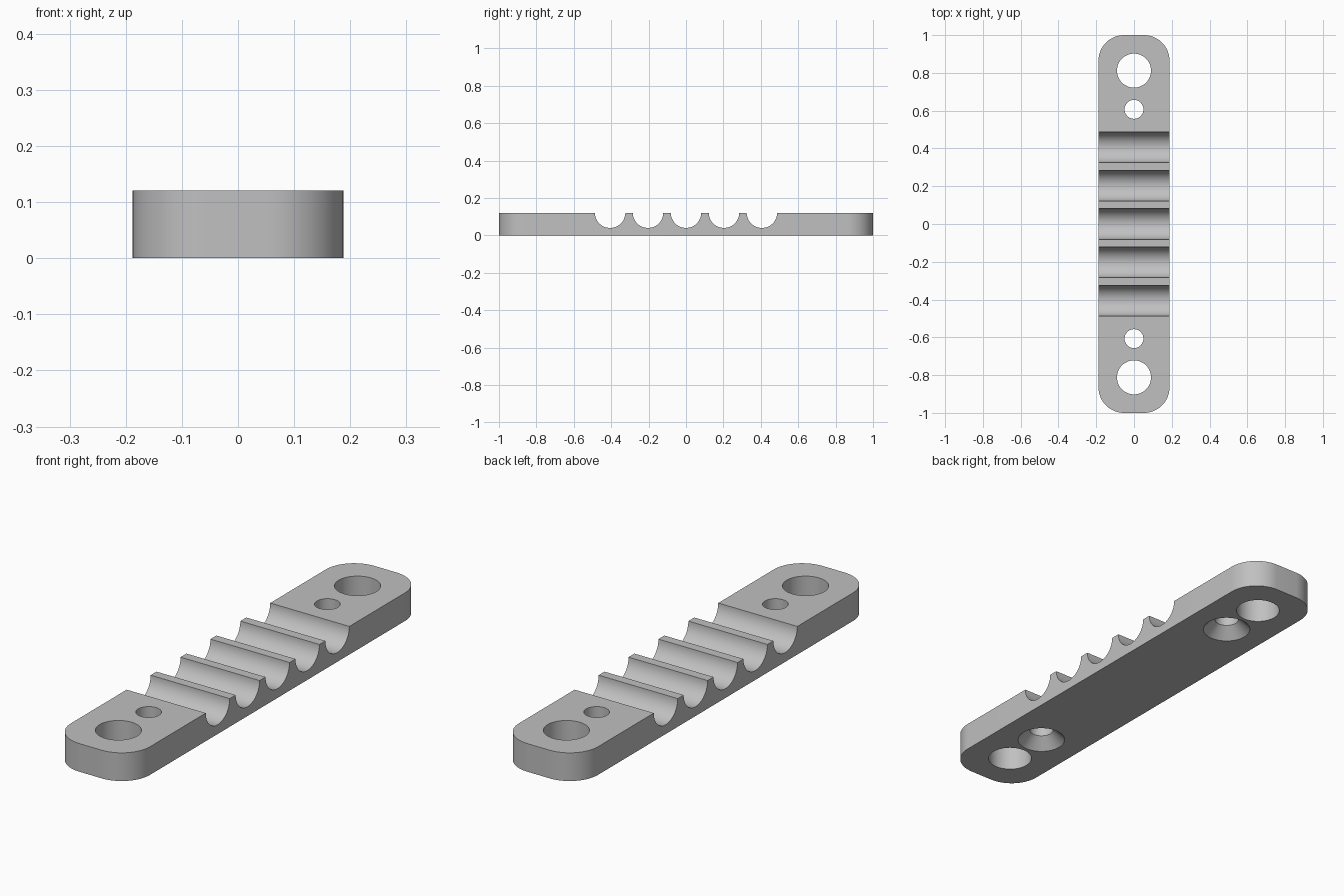
import bpy, bmesh
from math import radians, cos, sin, pi
from mathutils import Matrix

if "Cube" in bpy.data.objects:
    bpy.data.objects.remove(bpy.data.objects["Cube"], do_unlink=True)

HALF_W, HALF_L, HEIGHT, CORNER = 0.188, 1.0, 0.121, 0.135
GROOVE_R, PITCH = 0.0815, 0.203
MOUNT_Y, MOUNT_R = 0.812, 0.09
SCREW_Y, SCREW_R, SINK_R = 0.607, 0.05, 0.098

grey = bpy.data.materials.new("light_grey")
grey.use_nodes = True
colour = (0.53, 0.53, 0.53, 1)
grey.diffuse_color = colour
grey.node_tree.nodes["Principled BSDF"].inputs["Base Color"].default_value = colour


def make_object(name, bm):
    bmesh.ops.recalc_face_normals(bm, faces=bm.faces[:])
    mesh = bpy.data.meshes.new(name)
    bm.to_mesh(mesh)
    bm.free()
    mesh.materials.append(grey)
    obj = bpy.data.objects.new(name, mesh)
    bpy.context.collection.objects.link(obj)
    return obj


def add_cone(bm, r_low, r_high, depth, matrix):
    bmesh.ops.create_cone(bm, cap_ends=True, segments=64, radius1=r_low,
                          radius2=r_high, depth=depth, matrix=matrix)


# Bar: rounded rectangle outline, extruded upward
bm = bmesh.new()
outline = []
steps = 16
for quarter, (sx, sy) in enumerate([(1, 1), (-1, 1), (-1, -1), (1, -1)]):
    for i in range(steps + 1):
        a = (quarter + i / steps) * pi / 2
        outline.append(bm.verts.new((sx * (HALF_W - CORNER) + CORNER * cos(a),
                                     sy * (HALF_L - CORNER) + CORNER * sin(a), 0)))
base = bm.faces.new(outline)
top = bmesh.ops.extrude_face_region(bm, geom=[base])["geom"]
bmesh.ops.translate(bm, vec=(0, 0, HEIGHT),
                    verts=[v for v in top if isinstance(v, bmesh.types.BMVert)])
bar = make_object("grooved_bar", bm)

# Cutter for the five round grooves across the top
bm = bmesh.new()
for k in range(-2, 3):
    add_cone(bm, GROOVE_R, GROOVE_R, 1, Matrix.Translation((0, k * PITCH, HEIGHT + 0.0005))
             @ Matrix.Rotation(pi / 2, 4, "Y"))
grooves = make_object("groove_cutter", bm)

# Cutter for the mounting holes and screw holes
bm = bmesh.new()
for side in (-1, 1):
    for y, r in ((MOUNT_Y, MOUNT_R), (SCREW_Y, SCREW_R)):
        add_cone(bm, r, r, 1, Matrix.Translation((0, side * y, 0)))
holes = make_object("hole_cutter", bm)

# Cutter for the countersinks on the underside, extended below the bar
bm = bmesh.new()
sink = SINK_R - SCREW_R
extra = 0.02
for side in (-1, 1):
    add_cone(bm, SINK_R + extra, SCREW_R - extra, sink + 2 * extra,
             Matrix.Translation((0, side * SCREW_Y, sink / 2)))
sinks = make_object("countersink_cutter", bm)

# Cut, then bake the result and drop the cutters
bpy.context.view_layer.objects.active = bar
for cutter in (grooves, holes, sinks):
    mod = bar.modifiers.new(cutter.name, "BOOLEAN")
    mod.operation, mod.solver, mod.object = "DIFFERENCE", "EXACT", cutter
    bpy.ops.object.modifier_apply(modifier=mod.name)
    bpy.data.objects.remove(cutter, do_unlink=True)

# Smooth curved walls, keep crisp edges
bpy.ops.object.select_all(action="DESELECT")
bar.select_set(True)
bpy.ops.object.shade_smooth_by_angle(angle=radians(30))
